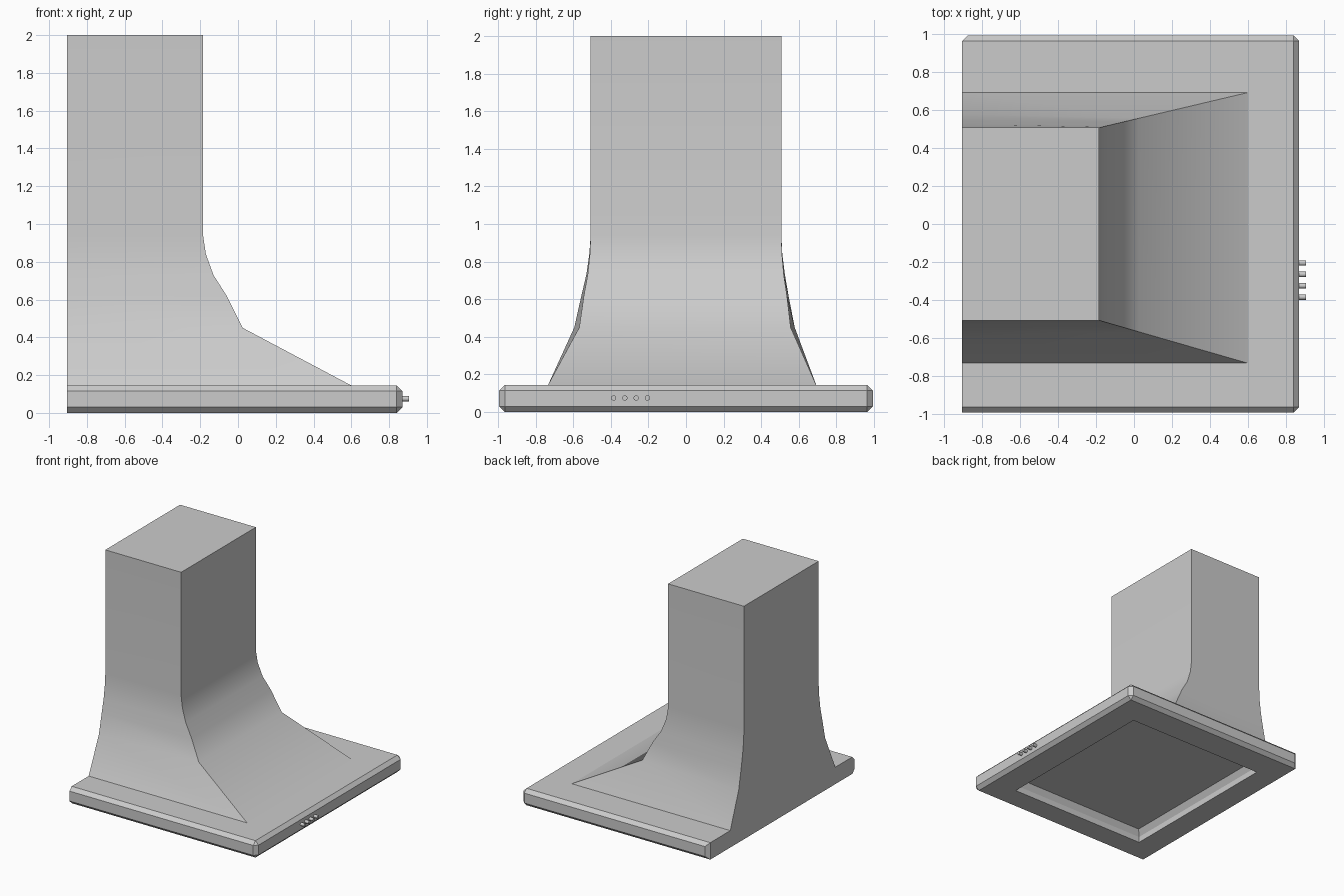
import bpy, bmesh, math
from mathutils import Matrix

if "Cube" in bpy.data.objects:
    bpy.data.objects.remove(bpy.data.objects["Cube"])


def loft(name, rings, cap_start=True, cap_end=True):
    """Skin a list of equal-length vertex rings into one mesh object."""
    bm = bmesh.new()
    vr = [[bm.verts.new(p) for p in r] for r in rings]
    n = len(rings[0])
    for a, b in zip(vr, vr[1:]):
        for i in range(n):
            j = (i + 1) % n
            bm.faces.new((a[i], a[j], b[j], b[i]))
    if cap_start:
        bm.faces.new(vr[0][::-1])
    if cap_end:
        bm.faces.new(vr[-1])
    bmesh.ops.remove_doubles(bm, verts=bm.verts[:], dist=1e-5)
    bmesh.ops.recalc_face_normals(bm, faces=bm.faces[:])
    me = bpy.data.meshes.new(name)
    bm.to_mesh(me)
    bm.free()
    ob = bpy.data.objects.new(name, me)
    bpy.context.collection.objects.link(ob)
    return ob


def smooth(ob, degrees):
    bpy.ops.object.select_all(action='DESELECT')
    ob.select_set(True)
    bpy.context.view_layer.objects.active = ob
    bpy.ops.object.shade_smooth_by_angle(angle=math.radians(degrees))


def outline(x0, x1, y0, y1, z, c=0.0):
    """Rectangle with three corners cut by c; the back -y corner stays square."""
    return [(x0, y0, z), (x1 - c, y0, z), (x1, y0 + c, z),
            (x1, y1 - c, z), (x1 - c, y1, z), (x0 + c, y1, z), (x0, y1 - c, z)]


BACK, FRONT, HALF, BEV = -0.905, 0.87, 0.993, 0.03


def slab_ring(z, inset, cut):
    return outline(BACK, FRONT - inset, -HALF + inset, HALF - inset, z, cut)


# Base slab: chamfered rim, flat top, recessed filter tray underneath
loft("canopy_base", [
    slab_ring(0.145, BEV, 0),
    slab_ring(0.115, 0, BEV),
    slab_ring(0.03, 0, BEV),
    slab_ring(0.0, BEV, 0),
    outline(-0.70, 0.61, -0.77, 0.72, 0.0),
    outline(-0.70, 0.61, -0.77, 0.72, 0.05, 0.02),
    outline(-0.67, 0.58, -0.74, 0.69, 0.10),
])

# Flared chimney: (z, front x, back -y, back +y)
profile = [
    (2.0, -0.185, -0.507, 0.507),
    (0.94, -0.185, -0.507, 0.507),
    (0.84, -0.17, -0.514, 0.512),
    (0.73, -0.13, -0.53, 0.526),
    (0.62, -0.06, -0.556, 0.545),
    (0.45, 0.025, -0.594, 0.578),
    (0.145, 0.60, -0.733, 0.692),
]
rings = []
for z, x, yb0, yb1 in profile:
    t = (x + 0.185) / 0.785          # front corners run straight in plan
    rings.append([(BACK, yb0, z), (x, -0.507 - 0.226 * t, z),
                  (x, 0.507 + 0.185 * t, z), (BACK, yb1, z)])
chimney = loft("chimney", rings, cap_end=False)
smooth(chimney, 40)

# Control buttons on the +x rim
for i in range(4):
    bm = bmesh.new()
    m = Matrix.Translation((0.8825, -0.385 + 0.06 * i, 0.075)) @ Matrix.Rotation(math.pi / 2, 4, 'Y')
    bmesh.ops.create_cone(bm, cap_ends=True, segments=16, radius1=0.014,
                          radius2=0.014, depth=0.045, matrix=m)
    me = bpy.data.meshes.new("button")
    bm.to_mesh(me)
    bm.free()
    ob = bpy.data.objects.new(f"button_{i + 1}", me)
    bpy.context.collection.objects.link(ob)
    smooth(ob, 40)
